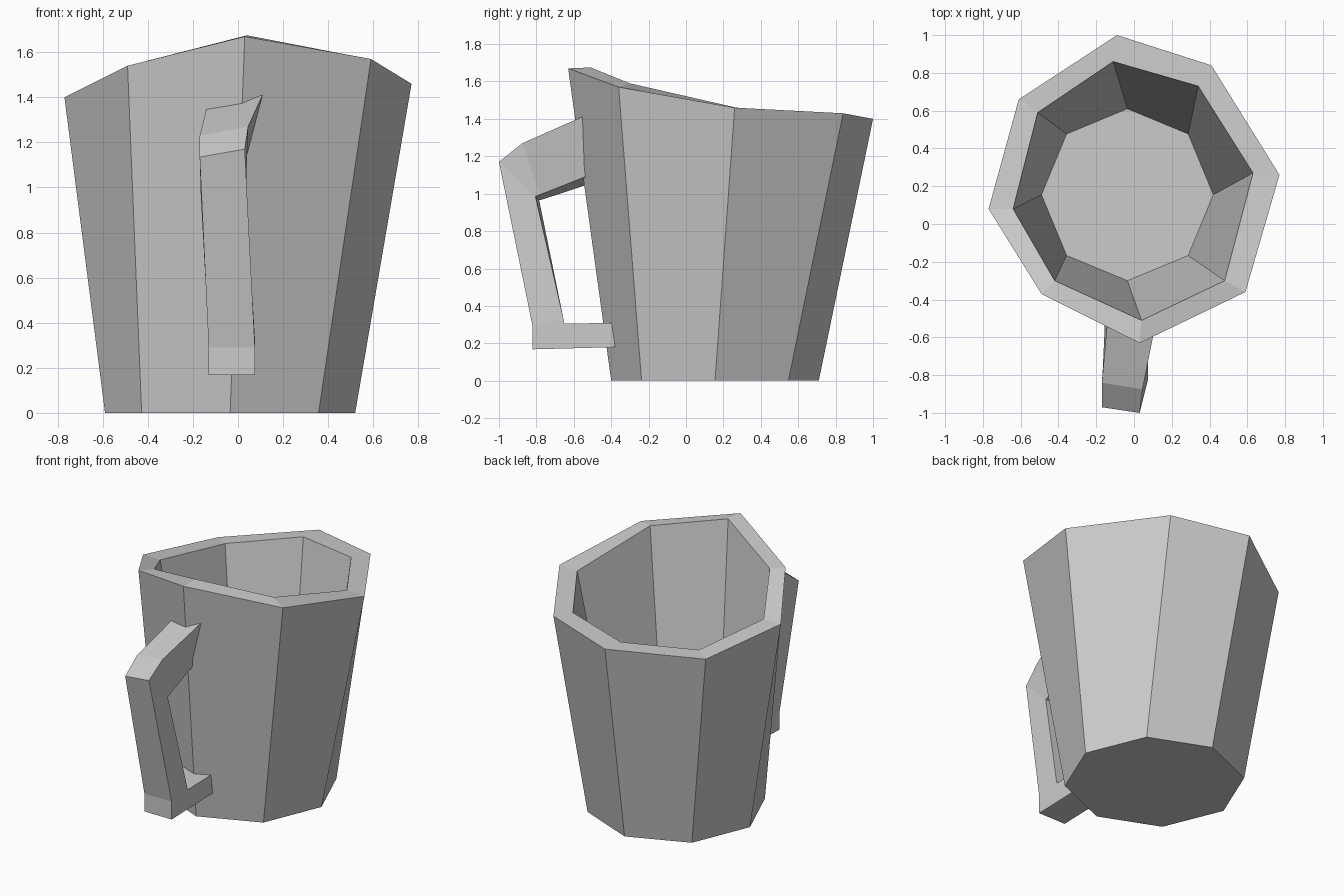
import bpy
import bmesh
from math import cos, sin, pi

cube = bpy.data.objects.get("Cube")
if cube:
    bpy.data.objects.remove(cube, do_unlink=True)

grey = bpy.data.materials.new("plain grey")
grey.use_nodes = True
colour = (0.6, 0.6, 0.6, 1)
grey.diffuse_color = colour
grey.node_tree.nodes["Principled BSDF"].inputs["Base Color"].default_value = colour


def loft(name, rings):
    """Bridge a list of point rings and cap both ends."""
    bm = bmesh.new()
    loops = [[bm.verts.new(p) for p in ring] for ring in rings]
    for a, b in zip(loops, loops[1:]):
        n = len(a)
        for i in range(n):
            j = (i + 1) % n
            bm.faces.new((a[i], a[j], b[j], b[i]))
    bm.faces.new(loops[0])
    bm.faces.new(loops[-1])
    bmesh.ops.recalc_face_normals(bm, faces=bm.faces)
    mesh = bpy.data.meshes.new(name)
    bm.to_mesh(mesh)
    bm.free()
    mesh.materials.append(grey)
    obj = bpy.data.objects.new(name, mesh)
    bpy.context.collection.objects.link(obj)
    return obj


def octagon(radius, z):
    return [(-0.035 + radius * cos(k * pi / 4), 0.155 + radius * sin(k * pi / 4), z)
            for k in range(8)]


# Mug body: regular base, uneven slanted rim, hollow inside
outer_rim = [(0.77, 0.26, 1.46), (0.41, 0.84, 1.43), (-0.09, 1.0, 1.40),
             (-0.61, 0.66, 1.34), (-0.77, 0.08, 1.40), (-0.49, -0.37, 1.54),
             (0.03, -0.63, 1.67), (0.59, -0.36, 1.57)]
inner_rim = [(0.63, 0.27, 1.46), (0.34, 0.73, 1.43), (-0.11, 0.86, 1.40),
             (-0.51, 0.59, 1.35), (-0.64, 0.08, 1.40), (-0.42, -0.30, 1.54),
             (0.04, -0.51, 1.675), (0.48, -0.30, 1.59)]
loft("mug_body", [octagon(0.555, 0), outer_rim, inner_rim, octagon(0.455, 0.14)])


# Handle: four-sided sections from the lower joint up to the upper joint
def section(left, right, outer, inner):
    return [(left, *outer), (right, *outer), (right, *inner), (left, *inner)]


loft("handle", [
    section(-0.13, 0.075, (-0.36, 0.18), (-0.37, 0.31)),
    section(-0.13, 0.075, (-0.82, 0.168), (-0.65, 0.305)),
    section(-0.13, 0.075, (-0.82, 0.29), (-0.655, 0.33)),
    [(-0.17, -0.97, 1.135), (0.03, -1.0, 1.17),
     (0.035, -0.805, 0.985), (-0.165, -0.785, 0.965)],
    [(-0.17, -0.84, 1.23), (0.045, -0.875, 1.27),
     (0.035, -0.78, 0.995), (-0.165, -0.765, 0.97)],
    [(-0.135, -0.45, 1.37), (0.12, -0.50, 1.435),
     (0.035, -0.49, 1.11), (-0.15, -0.43, 1.08)],
])
